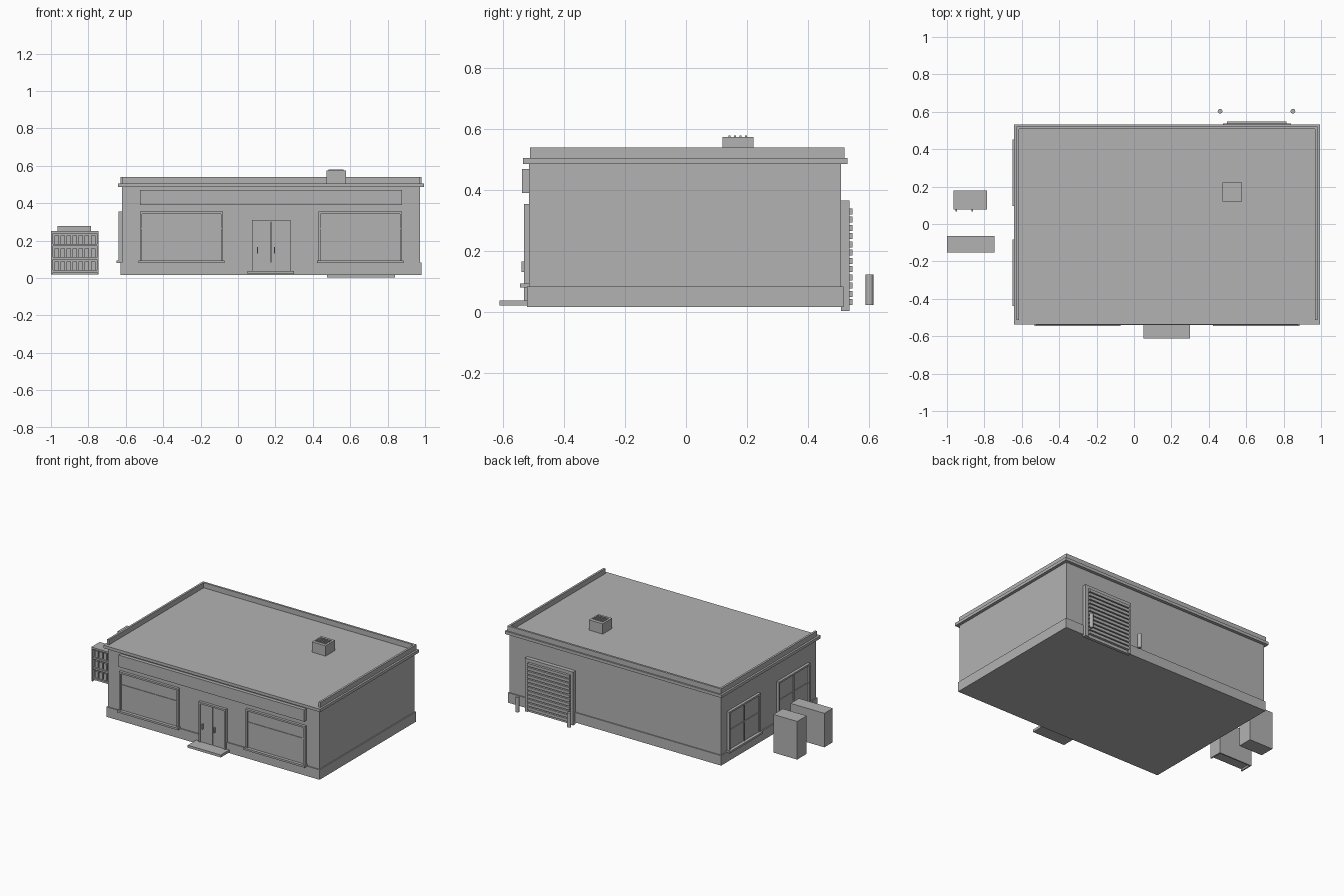
import bpy
import math

cube = bpy.data.objects.get("Cube")
if cube:
    bpy.data.objects.remove(cube, do_unlink=True)

grey = bpy.data.materials.new("plain_grey")
grey.use_nodes = True
COLOUR = (0.45, 0.45, 0.45, 1)
grey.diffuse_color = COLOUR
grey.node_tree.nodes["Principled BSDF"].inputs["Base Color"].default_value = COLOUR


def box_faces(verts, faces, lo, hi):
    """Append one box to a vertex and face list."""
    n = len(verts)
    verts += [(x, y, z) for x in (lo[0], hi[0]) for y in (lo[1], hi[1]) for z in (lo[2], hi[2])]
    for quad in ("0132", "4675", "0451", "2376", "0264", "1573"):
        faces.append([n + int(c) for c in quad])


def part(name, *boxes):
    """Make one object from boxes given as (x0, x1, y0, y1, z0, z1)."""
    verts, faces = [], []
    for a, b, c, d, e, f in boxes:
        box_faces(verts, faces, (min(a, b), min(c, d), e), (max(a, b), max(c, d), f))
    mesh = bpy.data.meshes.new(name)
    mesh.from_pydata(verts, [], faces)
    mesh.materials.append(grey)
    obj = bpy.data.objects.new(name, mesh)
    bpy.context.collection.objects.link(obj)
    return obj


# Wall planes
LEFT, RIGHT, FRONT, BACK = -0.62, 0.974, -0.515, 0.51


def grown(g, z0, z1):
    return (LEFT - g, RIGHT + g, FRONT - g, BACK + g, z0, z1)


def on_front(u0, u1, d0, d1, z0, z1):
    return (u0, u1, FRONT - d0, FRONT - d1, z0, z1)


def on_side(u0, u1, d0, d1, z0, z1):
    return (LEFT - d0, LEFT - d1, u0, u1, z0, z1)


def on_back(u0, u1, d0, d1, z0, z1):
    return (u0, u1, BACK + d0, BACK + d1, z0, z1)


def frame(wall, u0, u1, z0, z1, w, depth):
    """Top bar and two side bars of an opening."""
    return [wall(u0, u0 + w, 0, depth, z0, z1),
            wall(u1 - w, u1, 0, depth, z0, z1),
            wall(u0 + w, u1 - w, 0, depth, z1 - w, z1)]


def window(name, wall, u0, u1, bar_z, upright):
    z0, z1 = 0.088, 0.355
    bars = frame(wall, u0, u1, z0, z1, 0.012, 0.018)
    bars.append(wall(u0, u1, 0, 0.013, bar_z - 0.003, bar_z + 0.003))
    if upright:
        mid = (u0 + u1) / 2
        bars.append(wall(mid - 0.004, mid + 0.004, 0, 0.014, z0, z1))
    part(name + "_frame", *bars)
    part(name + "_pane", wall(u0 + 0.01, u1 - 0.01, 0, 0.009, z0, z1 - 0.01))
    part(name + "_sill", wall(u0 - 0.008, u1 + 0.008, 0, 0.03, 0.08, 0.093))


# Building shell
part("walls", grown(0, 0.015, 0.49))
part("plinth", grown(0.007, 0.015, 0.083))
part("roof_cornice", grown(0.021, 0.485, 0.505))
px0, px1, py0, py1 = LEFT - 0.008, RIGHT + 0.008, FRONT + 0.002, BACK + 0.011
T = 0.014
part("parapet",
     (px0, px0 + T, py0, py1, 0.5, 0.54),
     (px1 - T, px1, py0, py1, 0.5, 0.54),
     (px0 + T, px1 - T, py1 - T, py1, 0.5, 0.54))

# Front shop windows, side windows and sign board
window("front_window_right", on_front, -0.525, -0.08, 0.265, False)
window("front_window_left", on_front, 0.43, 0.877, 0.265, False)
window("side_window_front", on_side, -0.43, -0.09, 0.225, True)
window("side_window_back", on_side, 0.105, 0.445, 0.225, True)
part("sign_board", on_front(-0.523, 0.877, 0, 0.024, 0.39, 0.47))

# Double entrance door and step
part("door_frame", *frame(on_front, 0.075, 0.28, 0.037, 0.31, 0.012, 0.018))
part("door_leaves",
     on_front(0.087, 0.176, 0, 0.011, 0.037, 0.298),
     on_front(0.179, 0.268, 0, 0.011, 0.037, 0.298))
part("door_handles", *[on_front(x - 0.003, x + 0.003, 0.01, 0.025, 0.13, 0.165)
                       for x in (0.105, 0.195)])
part("entrance_step", (0.05, 0.30, -0.613, FRONT, 0.02, 0.037))

# Roller door at the back
part("roller_door_frame", *frame(on_back, 0.475, 0.84, 0.002, 0.365, 0.022, 0.027))
part("roller_door_panel", on_back(0.495, 0.82, 0, 0.02, 0.002, 0.345))
SLATS = 12
pitch = 0.325 / SLATS
part("roller_door_slats", *[on_back(0.497, 0.816, 0.018, 0.037,
                                    0.022 + i * pitch, 0.022 + (i + 0.72) * pitch)
                            for i in range(SLATS)])

# Bollards
for side, x in (("right", 0.46), ("left", 0.85)):
    bpy.ops.mesh.primitive_cylinder_add(vertices=16, radius=0.0125, depth=0.1,
                                        location=(x, 0.603, 0.072))
    post = bpy.context.object
    post.name = "bollard_" + side
    post.data.materials.append(grey)
    bpy.ops.object.shade_smooth_by_angle(angle=math.radians(40))

# Rooftop air unit
part("air_unit", (0.473, 0.577, 0.12, 0.222, 0.503, 0.575))
part("air_unit_fins", *[(0.485, 0.565, 0.14 + i * 0.018, 0.146 + i * 0.018, 0.57, 0.58)
                        for i in range(4)])

# Ice cabinet with two front handles
part("cabinet", (-0.965, -0.785, 0.078, 0.18, 0.018, 0.278))
part("cabinet_handles", *[(x - 0.004, x + 0.004, 0.068, 0.08, 0.12, 0.19)
                          for x in (-0.95, -0.865)])

# Open rack with three shelves of goods
X0, X1, Y0, Y1 = -1.0, -0.745, -0.153, -0.063
part("rack_case",
     (X0, X0 + 0.01, Y0, Y1, 0.018, 0.25),
     (X1 - 0.01, X1, Y0, Y1, 0.018, 0.25),
     (X0, X1, Y1 - 0.008, Y1, 0.018, 0.25),
     (X0, X1, Y0, Y1, 0.238, 0.25))
levels = [0.03 + i * 0.07 for i in range(3)]
part("rack_shelves", *[(X0 + 0.01, X1 - 0.01, Y0 + 0.002, Y1 - 0.008, z, z + 0.012)
                       for z in levels])
part("rack_goods", *[(X0 + 0.018 + i * 0.0325, X0 + 0.042 + i * 0.0325,
                      Y0 + 0.012, Y1 - 0.015, z + 0.012, z + 0.057)
                     for z in levels for i in range(7)])
